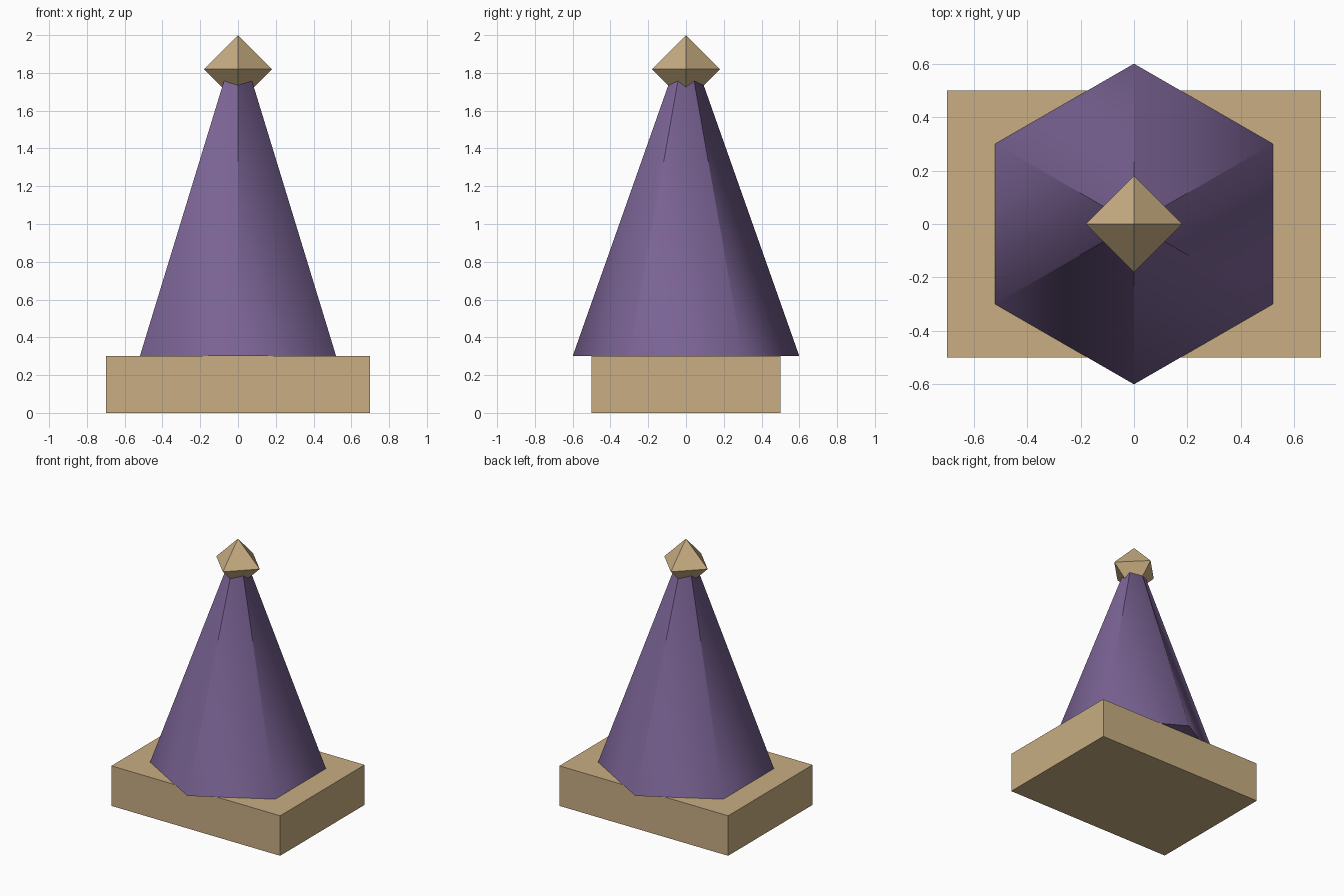
import bpy, bmesh
from math import sin, cos, tau
from mathutils import Vector

old = bpy.data.objects.get("Cube")
if old:
    bpy.data.objects.remove(old)


def material(name, rgb):
    """Flat material from an 8-bit sRGB colour."""
    linear = [((c / 255 + 0.055) / 1.055) ** 2.4 for c in rgb] + [1]
    mat = bpy.data.materials.new(name)
    mat.use_nodes = True
    mat.diffuse_color = linear
    mat.node_tree.nodes["Principled BSDF"].inputs["Base Color"].default_value = linear
    return mat


def finish(bm, name, mat):
    """Turn a bmesh into an object of one colour."""
    bmesh.ops.recalc_face_normals(bm, faces=bm.faces)
    mesh = bpy.data.meshes.new(name)
    bm.to_mesh(mesh)
    bm.free()
    mesh.materials.append(mat)
    obj = bpy.data.objects.new(name, mesh)
    bpy.context.scene.collection.objects.link(obj)
    return obj


def ring(bm, sides, radius, z):
    """Regular polygon of vertices, starting at +y."""
    return [bm.verts.new((-radius * sin(tau * i / sides),
                          radius * cos(tau * i / sides), z)) for i in range(sides)]


def fan(bm, verts, tip_z):
    """Triangles from a ring to a tip on the axis."""
    tip = bm.verts.new((0, 0, tip_z))
    for i, v in enumerate(verts):
        bm.faces.new((v, verts[(i + 1) % len(verts)], tip))


tan = material("tan", (200, 174, 130))
purple = material("purple", (122, 99, 148))

BASE_TOP, TIP, RADIUS = 0.3, 2.0, 0.6

# Base slab
bm = bmesh.new()
bmesh.ops.create_cube(bm, size=1)
bmesh.ops.scale(bm, vec=(1.4, 1.0, BASE_TOP), verts=bm.verts)
bmesh.ops.translate(bm, vec=(0, 0, BASE_TOP / 2), verts=bm.verts)
finish(bm, "base", tan)

# Six-sided cone with a closed underside
bm = bmesh.new()
rim = ring(bm, 6, RADIUS, BASE_TOP)
fan(bm, rim, TIP)
bm.faces.new(rim)
cone = finish(bm, "cone", purple).data

# Smooth sides: rim normals point outward, each tip corner follows one rim corner
normals = [None] * len(cone.loops)
for poly in cone.polygons:
    poly.use_smooth = len(poly.vertices) == 3
    loops = list(poly.loop_indices)
    points = [cone.vertices[cone.loops[i].vertex_index].co for i in loops]
    for k, i in enumerate(loops):
        if not poly.use_smooth:
            normals[i] = poly.normal.copy()
            continue
        p = points[k] if points[k].z < TIP - 0.01 else points[k - 1]
        slope = RADIUS / (TIP - BASE_TOP)
        normals[i] = Vector((p.x / RADIUS, p.y / RADIUS, slope)).normalized()
cone.normals_split_custom_set(normals)

# Octahedral finial
bm = bmesh.new()
middle = ring(bm, 4, 0.18, 1.82)
fan(bm, middle, TIP)
fan(bm, middle, 1.64)
finish(bm, "finial", tan)
